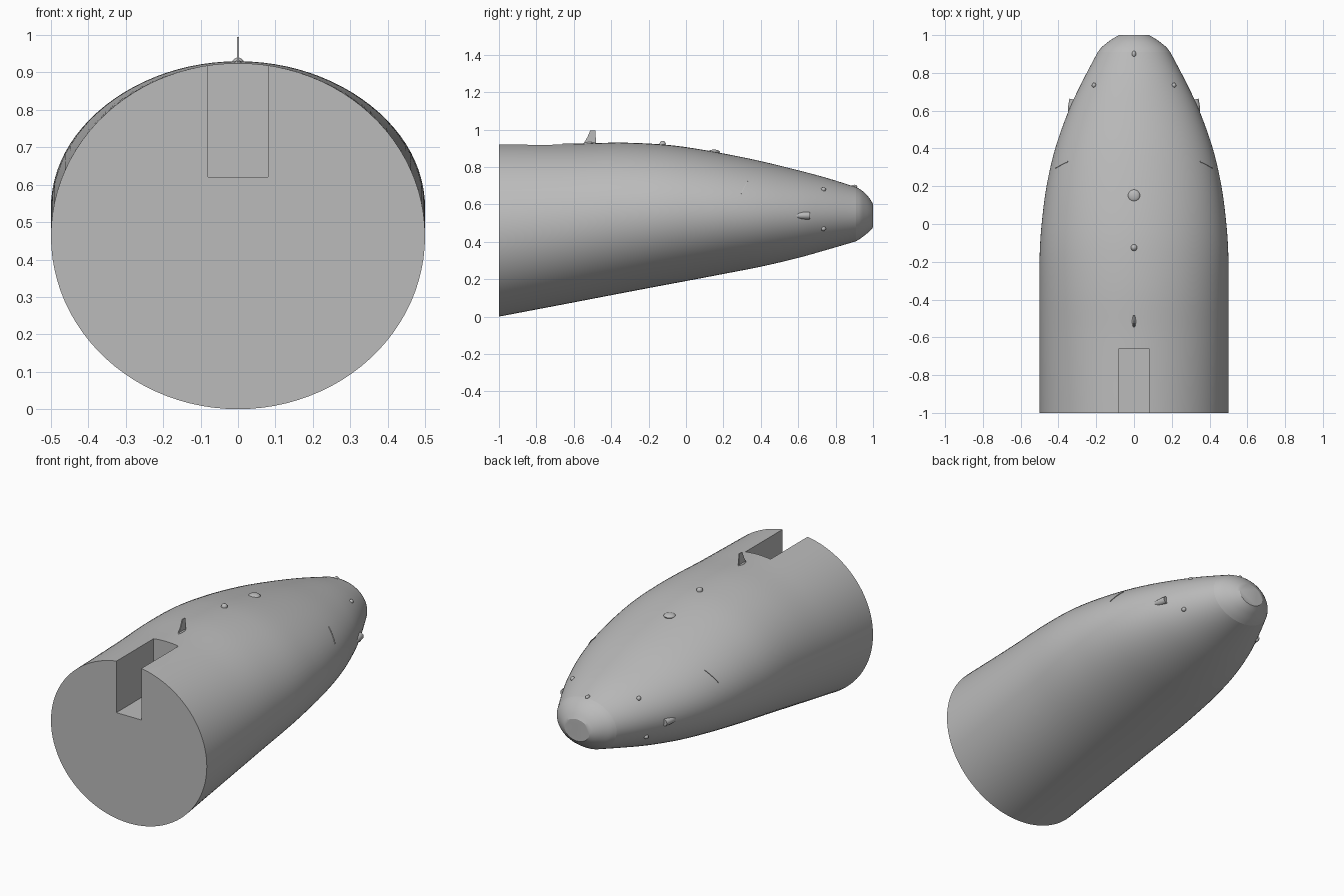
import bpy, bmesh, math
from mathutils import Vector

default = bpy.data.objects.get("Cube")
if default:
    bpy.data.objects.remove(default, do_unlink=True)

grey = bpy.data.materials.new("plain grey")
grey.use_nodes = True
grey.diffuse_color = (0.5, 0.5, 0.5, 1)
grey.node_tree.nodes["Principled BSDF"].inputs["Base Color"].default_value = (0.5, 0.5, 0.5, 1)

# Hull stations: y, half width, top z, bottom z
HULL = [(-1, .5, .925, 0), (-.6, .5, .925, .076), (-.35, .5, .93, .124),
        (-.15, .499, .922, .162), (0, .489, .906, .19), (.2, .463, .872, .228),
        (.4, .417, .831, .267), (.6, .346, .782, .314), (.75, .276, .742, .356),
        (.91, .192, .692, .403)]
NOSE = [(.91, .192, .692, .403), (.935, .172, .678, .419), (.96, .142, .657, .438),
        (.98, .114, .634, .455), (1, .08, .602, .477)]
SIDES = 96


def section(stations, y):
    """Smoothly interpolated half width, top and bottom at y."""
    i = 0
    while i < len(stations) - 2 and y > stations[i + 1][0]:
        i += 1

    def slope(j, k):
        a, b = stations[max(j - 1, 0)], stations[min(j + 1, len(stations) - 1)]
        return (b[k] - a[k]) / (b[0] - a[0])
    p, q = stations[i], stations[i + 1]
    d = q[0] - p[0]
    t = (y - p[0]) / d
    return [(2*t**3 - 3*t*t + 1) * p[k] + (t**3 - 2*t*t + t) * d * slope(i, k)
            + (3*t*t - 2*t**3) * q[k] + (t**3 - t*t) * d * slope(i + 1, k)
            for k in (1, 2, 3)]


def skin(y, angle):
    """Point on the hull; angle is measured up from the +x side."""
    w, top, low = section(HULL, y)
    return Vector((w * math.cos(angle), y,
                   (top + low) / 2 + (top - low) / 2 * math.sin(angle)))


def skin_at_z(y, z):
    w, top, low = section(HULL, y)
    return skin(y, math.asin((2 * z - top - low) / (top - low)))


def outward(y, angle):
    e = 0.01
    du = skin(y, angle + e) - skin(y, angle - e)
    dv = skin(y + e, angle) - skin(y - e, angle)
    return dv.cross(du).normalized() * -1


def finish(name, bm, smooth=True):
    bmesh.ops.recalc_face_normals(bm, faces=bm.faces)
    mesh = bpy.data.meshes.new(name)
    bm.to_mesh(mesh)
    bm.free()
    mesh.materials.append(grey)
    ob = bpy.data.objects.new(name, mesh)
    bpy.context.collection.objects.link(ob)
    if smooth:
        bpy.ops.object.select_all(action='DESELECT')
        ob.select_set(True)
        bpy.context.view_layer.objects.active = ob
        bpy.ops.object.shade_smooth_by_angle(angle=math.radians(30))
    return ob


def loft(name, stations, steps):
    bm = bmesh.new()
    rings = []
    y0, y1 = stations[0][0], stations[-1][0]
    for s in range(steps + 1):
        y = y0 + (y1 - y0) * s / steps
        w, top, low = section(stations, y)
        ring = []
        for k in range(SIDES):
            a = 2 * math.pi * k / SIDES
            ring.append(bm.verts.new((w * math.cos(a), y,
                        (top + low) / 2 + (top - low) / 2 * math.sin(a))))
        rings.append(ring)
    for r, q in zip(rings, rings[1:]):
        for k in range(SIDES):
            n = (k + 1) % SIDES
            bm.faces.new((r[k], r[n], q[n], q[k]))
    bm.faces.new(rings[0])
    bm.faces.new(rings[-1])
    return finish(name, bm)


def prism(name, profile, half):
    """Side profile of (y, z) points given thickness along x."""
    bm = bmesh.new()
    face = bm.faces.new([bm.verts.new((-half, y, z)) for y, z in profile])
    out = bmesh.ops.extrude_face_region(bm, geom=[face])
    moved = [v for v in out["geom"] if isinstance(v, bmesh.types.BMVert)]
    bmesh.ops.translate(bm, verts=moved, vec=(2 * half, 0, 0))
    return finish(name, bm, False)


def blob(name, centre, size, tilt=0):
    """Ellipsoid fitting, optionally turned about z."""
    bm = bmesh.new()
    bmesh.ops.create_uvsphere(bm, u_segments=20, v_segments=12, radius=1)
    for v in bm.verts:
        v.co = Vector(a * b for a, b in zip(v.co, size))
    ob = finish(name, bm)
    ob.location = centre
    ob.rotation_euler.z = tilt
    return ob


# Main hull with the fin slot cut in the top front edge
hull = loft("tail_hull", HULL, 60)
slot = prism("slot_cutter", [(-1.2, .62), (-.66, .62), (-.66, 1.2), (-1.2, 1.2)], .08)
cut = hull.modifiers.new("slot", 'BOOLEAN')
cut.operation, cut.solver, cut.object = 'DIFFERENCE', 'EXACT', slot
bpy.context.view_layer.objects.active = hull
bpy.ops.object.modifier_apply(modifier=cut.name)
bpy.data.objects.remove(slot, do_unlink=True)

# Blunt end cap
loft("end_cap", NOSE, 12)

# Blade antenna and its foot
prism("blade_antenna", [(-.55, .92), (-.48, .92), (-.485, .995), (-.512, .995), (-.527, .96)], .003)
blob("antenna_foot", (0, -.515, .925), (.01, .035, .008))

# Fittings along the top
blob("beacon", (0, -.125, .922), (.017, .017, .018))
blob("top_disc", (0, .15, .88), (.032, .032, .013))
blob("end_lamp", (0, .9, .694), (.011, .016, .011))

# Mirrored side fittings
for side, label in ((1, "left"), (-1, "right")):
    for z, part in ((.68, "upper_sensor"), (.47, "lower_sensor")):
        p = skin_at_z(.735, z)
        blob(f"{label}_{part}", (p.x * side, p.y, p.z), (.012, .013, .012))

    # Teardrop side lamp with a flat rear end
    bm = bmesh.new()
    bmesh.ops.create_uvsphere(bm, u_segments=24, v_segments=16, radius=1)
    for v in bm.verts:
        v.co = Vector((v.co.x * .02, v.co.y * .085, v.co.z * .02))
    bmesh.ops.bisect_plane(bm, geom=bm.verts[:] + bm.edges[:] + bm.faces[:],
                           plane_co=(0, .01, 0), plane_no=(0, 1, 0), clear_outer=True)
    bmesh.ops.holes_fill(bm, edges=[e for e in bm.edges if e.is_boundary])
    lamp = finish(f"{label}_side_lamp", bm)
    p = skin_at_z(.65, .54)
    lamp.location = (p.x * side, .65, .54)
    lamp.rotation_euler.z = side * .2

    # Thin slanted strip standing just proud of the skin
    bm = bmesh.new()
    rows = []
    for i in range(9):
        t = i / 8
        y, a = .33 - .035 * t, .64 - .28 * t
        p, n = skin(y, a), outward(y, a)
        if n.x < 0:
            n = -n
        rows.append([bm.verts.new(((p + n * h).x * side, y + s + (n * h).y, (p + n * h).z))
                     for s, h in ((-.002, -.004), (-.002, .003), (.002, .003), (.002, -.004))])
    for r, q in zip(rows, rows[1:]):
        for k in range(4):
            n = (k + 1) % 4
            bm.faces.new((r[k], r[n], q[n], q[k]))
    bm.faces.new(rows[0])
    bm.faces.new(rows[-1])
    finish(f"{label}_strip", bm, False)
